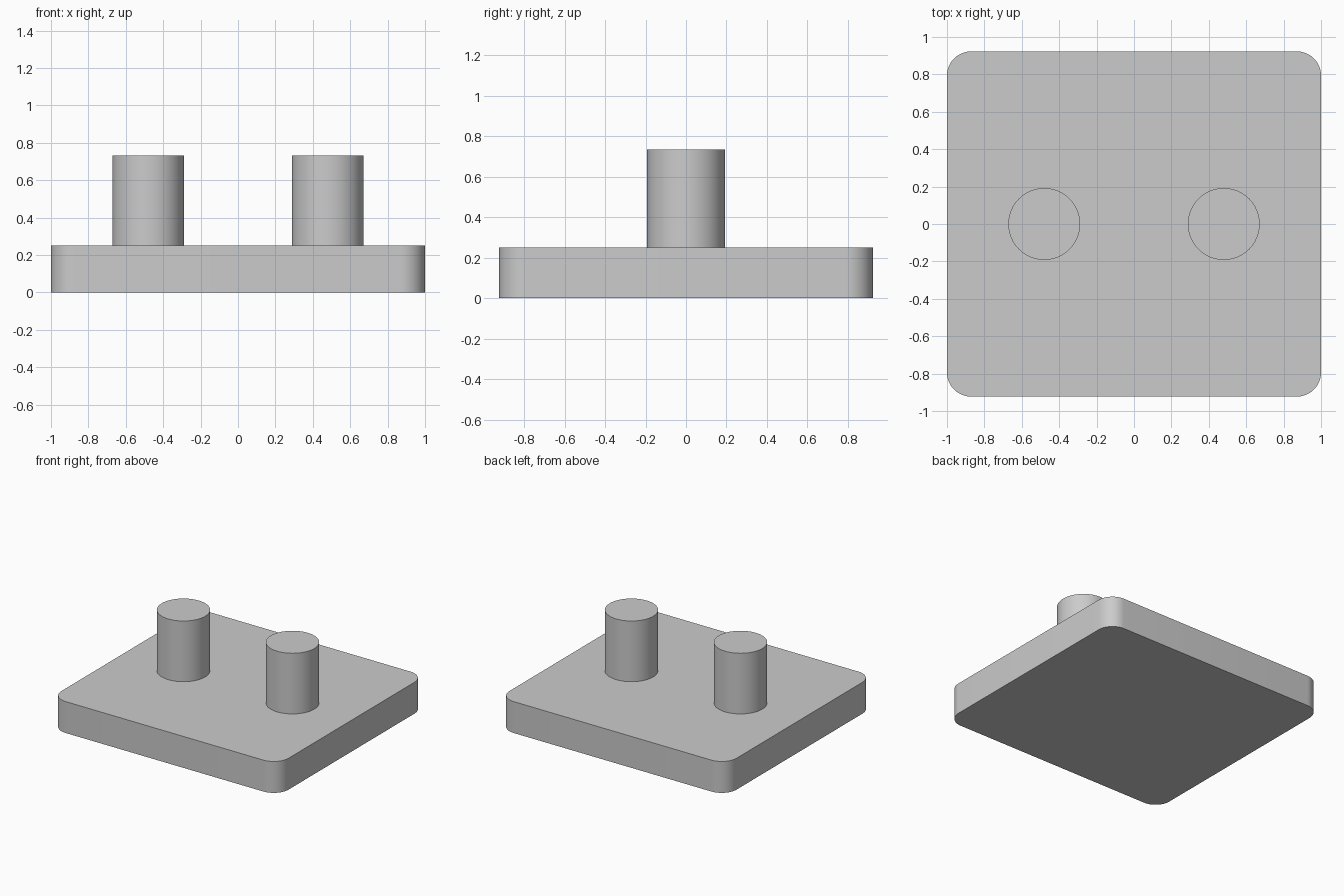
import bpy
import bmesh
from math import radians

cube = bpy.data.objects.get("Cube")
if cube:
    bpy.data.objects.remove(cube, do_unlink=True)

HALF_X, HALF_Y, THICK = 1.0, 0.923, 0.25
CORNER = 0.13
PIN_X, PIN_R, PIN_TOP = 0.48, 0.192, 0.733

grey = bpy.data.materials.new("plain_grey")
grey.use_nodes = True
colour = (0.6, 0.6, 0.6, 1)
grey.diffuse_color = colour
grey.node_tree.nodes["Principled BSDF"].inputs["Base Color"].default_value = colour


def finish(obj, name):
    obj.name = obj.data.name = name
    obj.data.materials.append(grey)
    bpy.ops.object.select_all(action='DESELECT')
    obj.select_set(True)
    bpy.context.view_layer.objects.active = obj
    bpy.ops.object.shade_smooth_by_angle(angle=radians(30))


# Base plate with rounded upright corners
bpy.ops.mesh.primitive_cube_add(size=1, location=(0, 0, THICK / 2))
plate = bpy.context.object
bm = bmesh.new()
bm.from_mesh(plate.data)
bmesh.ops.scale(bm, vec=(2 * HALF_X, 2 * HALF_Y, THICK), verts=bm.verts)
uprights = [e for e in bm.edges
            if abs(e.verts[0].co.z - e.verts[1].co.z) > THICK / 2]
bmesh.ops.bevel(bm, geom=uprights, offset=CORNER, segments=12,
                profile=0.5, affect='EDGES')
bm.to_mesh(plate.data)
bm.free()
finish(plate, "base_plate")

# Two round pins standing on the plate
for side, name in ((1, "left_pin"), (-1, "right_pin")):
    bpy.ops.mesh.primitive_cylinder_add(
        vertices=64, radius=PIN_R, depth=PIN_TOP - THICK,
        location=(side * PIN_X, 0, (PIN_TOP + THICK) / 2))
    finish(bpy.context.object, name)
